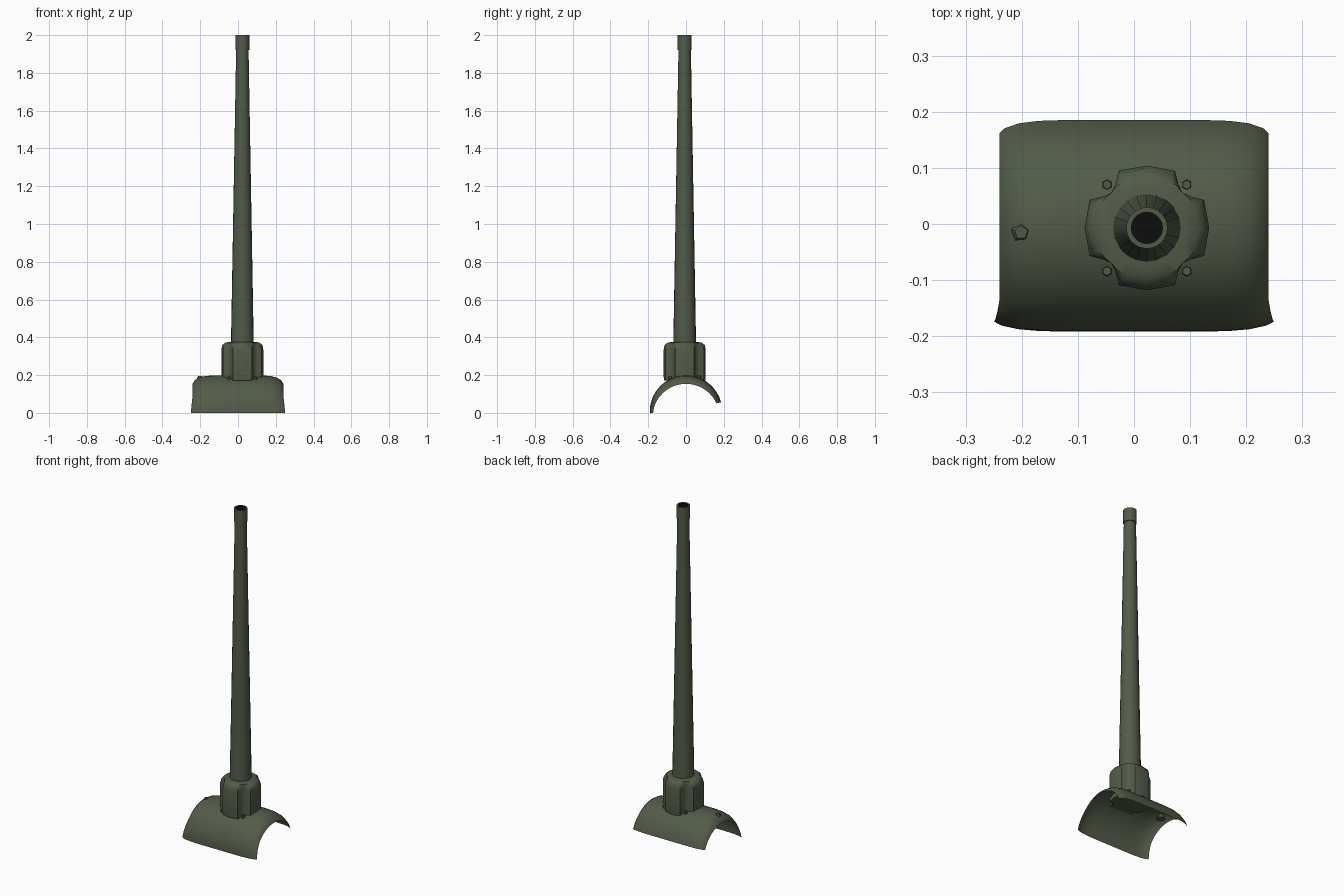
import bpy, bmesh, math

if "Cube" in bpy.data.objects:
    bpy.data.objects.remove(bpy.data.objects["Cube"], do_unlink=True)

CX, CY = 0.023, -0.007          # barrel axis
ARC_Z, ARC_R = 0.008, 0.192     # shield curvature


def material(name, rgb):
    m = bpy.data.materials.new(name)
    m.use_nodes = True
    m.diffuse_color = (*rgb, 1)
    m.node_tree.nodes["Principled BSDF"].inputs["Base Color"].default_value = (*rgb, 1)
    return m


olive = material("olive green", (0.085, 0.105, 0.067))
black = material("bore black", (0.004, 0.004, 0.004))


def finish(name, bm, mats=(olive,), angle=35, closed=True):
    if closed:
        bmesh.ops.recalc_face_normals(bm, faces=bm.faces)
    me = bpy.data.meshes.new(name)
    bm.to_mesh(me)
    bm.free()
    ob = bpy.data.objects.new(name, me)
    bpy.context.collection.objects.link(ob)
    for m in mats:
        me.materials.append(m)
    bpy.ops.object.select_all(action="DESELECT")
    ob.select_set(True)
    bpy.context.view_layer.objects.active = ob
    bpy.ops.object.shade_smooth_by_angle(angle=math.radians(angle))
    return ob


def skin(bm, rings, loop=True):
    """Join successive rings of points with quads."""
    vs = [[bm.verts.new(p) for p in r] for r in rings]
    n = len(vs[0])
    for a, b in zip(vs, vs[1:]):
        for i in range(n if loop else n - 1):
            j = (i + 1) % n
            bm.faces.new((a[i], a[j], b[j], b[i]))
    return vs


def circle(r, z, n=20):
    return [(CX + r * math.cos(math.tau * i / n), CY + r * math.sin(math.tau * i / n), z)
            for i in range(n)]


# Barrel: tapered tube with muzzle collar and dark bore
bm = bmesh.new()
profile = [(0.06, 0.3), (0.06, 0.38), (0.033, 1.92), (0.037, 1.922), (0.037, 2.0),
           (0.028, 2.0), (0.028, 1.8)]
vs = skin(bm, [circle(r, z) for r, z in profile])
bm.faces.new(vs[0])
bm.faces.new(vs[-1])
for f in bm.faces:
    c = f.calc_center_median()
    if c.z > 1.7 and all(math.hypot(v.co.x - CX, v.co.y - CY) < 0.029 for v in f.verts):
        f.material_index = 1
finish("barrel", bm, (olive, black))

# Sleeve: four lobes with hollows for the bolts, rounded shoulder
quarter = [(0.111, 0), (0.102, 0.05), (0.078, 0.056), (0.063, 0.063), (0.056, 0.078), (0.05, 0.102)]
outline = []
for k in range(4):
    c, s = round(math.cos(k * math.pi / 2)), round(math.sin(k * math.pi / 2))
    outline += [(x * c - y * s, x * s + y * c) for x, y in quarter]


def sleeve_ring(limit, z):
    pts = []
    for x, y in outline:
        k = min(1, limit / math.hypot(x, y))
        pts.append((CX + x * k, CY + y * k, z))
    return pts


bm = bmesh.new()
vs = skin(bm, [sleeve_ring(r, z) for r, z in
               [(0.11, 0.172), (0.12, 0.19), (0.12, 0.335), (0.107, 0.358), (0.092, 0.371), (0.07, 0.376)]])
bm.faces.new(vs[0])
bm.faces.new(vs[-1])
finish("sleeve", bm, angle=40)

# Shield: thin curved sheet whose ends roll inward
bm = bmesh.new()
STEPS = 20
half = [(0, 0), (0.12, 0), (0.17, 0.07), (0.205, 0.25), (0.23, 0.6), (0.24, 1)]
stations = [(-x, d) for x, d in reversed(half[1:])] + half
rings = []
for x, drop in stations:
    ring = []
    for i in range(STEPS + 1):
        a = math.radians(182 - 167 * i / STEPS)
        s = max(0, math.sin(a))
        r = ARC_R - drop * (0.018 + 0.027 * s)
        flare = 1 + 0.04 * drop * max(0, 1 - i / 4)
        ring.append((x * flare, r * math.cos(a), ARC_Z + r * math.sin(a)))
    rings.append(ring)
skin(bm, rings, loop=False)
bmesh.ops.recalc_face_normals(bm, faces=bm.faces)
if sum(f.normal.z for f in bm.faces) < 0:
    bmesh.ops.reverse_faces(bm, faces=bm.faces)
low = min(v.co.z for v in bm.verts)
bmesh.ops.translate(bm, verts=bm.verts, vec=(0, 0, -low))
finish("curved_shield", bm, angle=45, closed=False)

# Bolts: hexagonal heads in the sleeve hollows
for i, (sx, sy) in enumerate([(1, 1), (-1, 1), (-1, -1), (1, -1)]):
    x, y = CX + sx * 0.071, CY + sy * 0.077
    z = ARC_Z + math.sqrt(ARC_R ** 2 - y * y)
    bm = bmesh.new()
    bmesh.ops.create_cone(bm, cap_ends=True, segments=6, radius1=0.01, radius2=0.008, depth=0.024)
    bmesh.ops.translate(bm, verts=bm.verts, vec=(x, y, z))
    finish(f"bolt_{i + 1}", bm, angle=20)

# Sight port: small hooded bump near the right end
bm = bmesh.new()
bmesh.ops.create_cone(bm, cap_ends=True, segments=5, radius1=0.026, radius2=0.012, depth=0.03)
bmesh.ops.translate(bm, verts=bm.verts, vec=(-0.201, -0.015, 0.179))
finish("sight_port", bm, angle=60)
